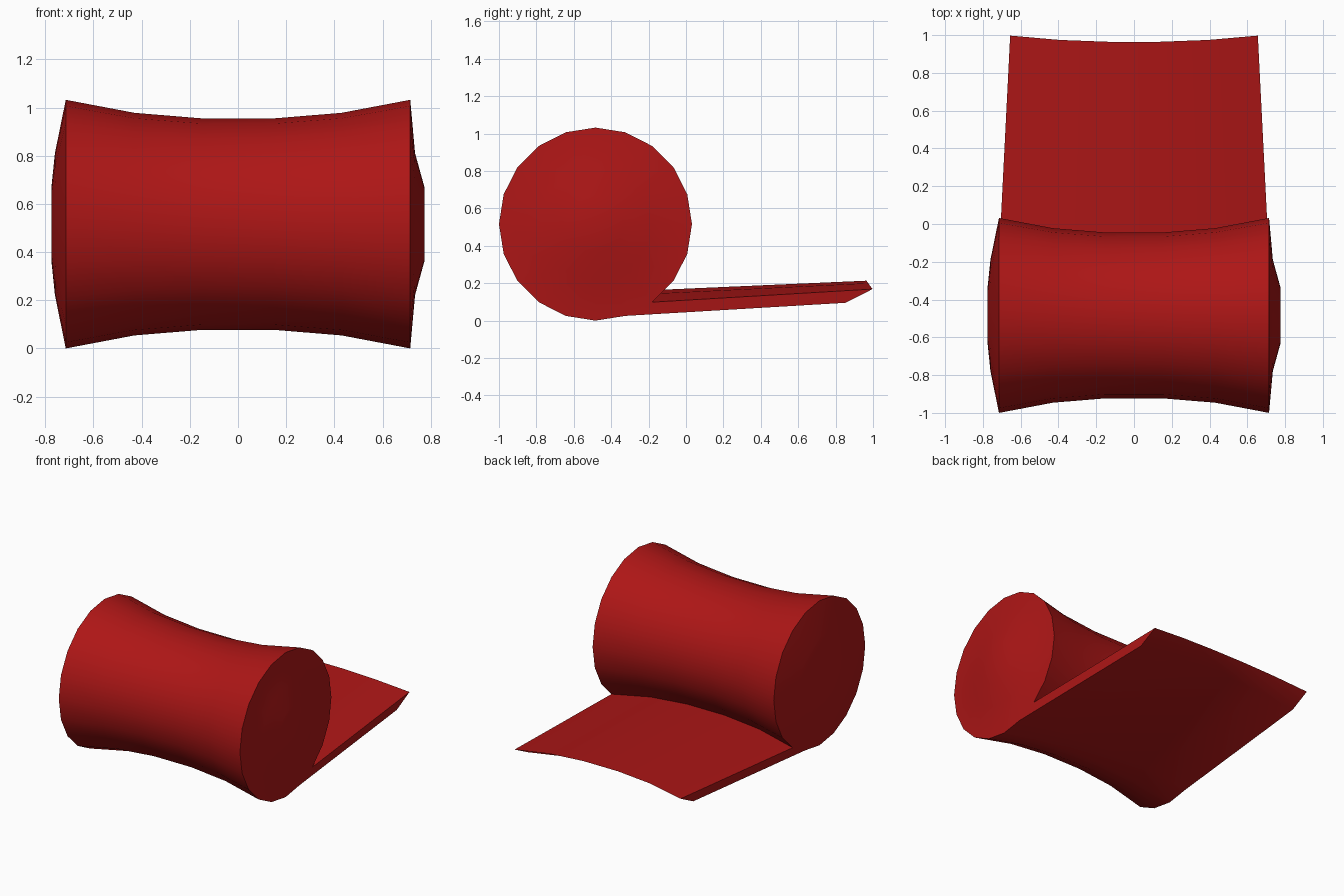
import bpy, bmesh
from math import sin, cos, tau, hypot

if "Cube" in bpy.data.objects:
    bpy.data.objects.remove(bpy.data.objects["Cube"])

SIDES = 20
CY, CZ, R = -0.484, 0.516, 0.516

# roll profile along x: (x, radius); domed caps and a narrow waist
profile = [(-0.775, 0.15), (-0.76, 0.295), (-0.715, R), (-0.43, 0.462), (-0.15, 0.439),
           (0.15, 0.439), (0.43, 0.462), (0.715, R), (0.735, 0.295), (0.775, 0.15)]

bm = bmesh.new()
# each ring starts at the bottom and turns toward the back (+y)
rings = [[bm.verts.new((x, CY + r * sin(tau * i / SIDES), CZ - r * cos(tau * i / SIDES)))
          for i in range(SIDES)] for x, r in profile]
flap_faces = []
for k, (a, b) in enumerate(zip(rings, rings[1:])):
    for i in range(SIDES):
        j = (i + 1) % SIDES
        f = bm.faces.new((a[i], b[i], b[j], a[j]))
        if i == 1 and 2 <= k <= 6:
            flap_faces.append(f)
bm.faces.new(rings[0])
bm.faces.new(rings[-1])

# loose flap: pull one strip of the roll out toward the back
ext = bmesh.ops.extrude_face_region(bm, geom=flap_faces)
for v in [g for g in ext["geom"] if isinstance(g, bmesh.types.BMVert)]:
    dy, dz = v.co.y - CY, v.co.z - CZ
    r = hypot(dy, dz)
    k = (R + 0.72 * (r - R)) / r
    v.co = (v.co.x * 0.917, CY + dy * k + 1.178, CZ + dz * k + 0.07)
old = [f for f in flap_faces if f.is_valid]
if old:
    bmesh.ops.delete(bm, geom=old, context='FACES_ONLY')
loose = [e for e in bm.edges if not e.link_faces]
if loose:
    bmesh.ops.delete(bm, geom=loose, context='EDGES')
bmesh.ops.recalc_face_normals(bm, faces=bm.faces[:])

mesh = bpy.data.meshes.new("rolled_mat")
bm.to_mesh(mesh)
bm.free()
mat_obj = bpy.data.objects.new("rolled_mat", mesh)
bpy.context.collection.objects.link(mat_obj)

# dark red fabric
red = bpy.data.materials.new("red_fabric")
red.diffuse_color = (0.42, 0.008, 0.008, 1)
red.use_nodes = True
red.node_tree.nodes["Principled BSDF"].inputs["Base Color"].default_value = red.diffuse_color
mesh.materials.append(red)

bpy.context.view_layer.objects.active = mat_obj
mat_obj.select_set(True)
bpy.ops.object.shade_smooth_by_angle()
